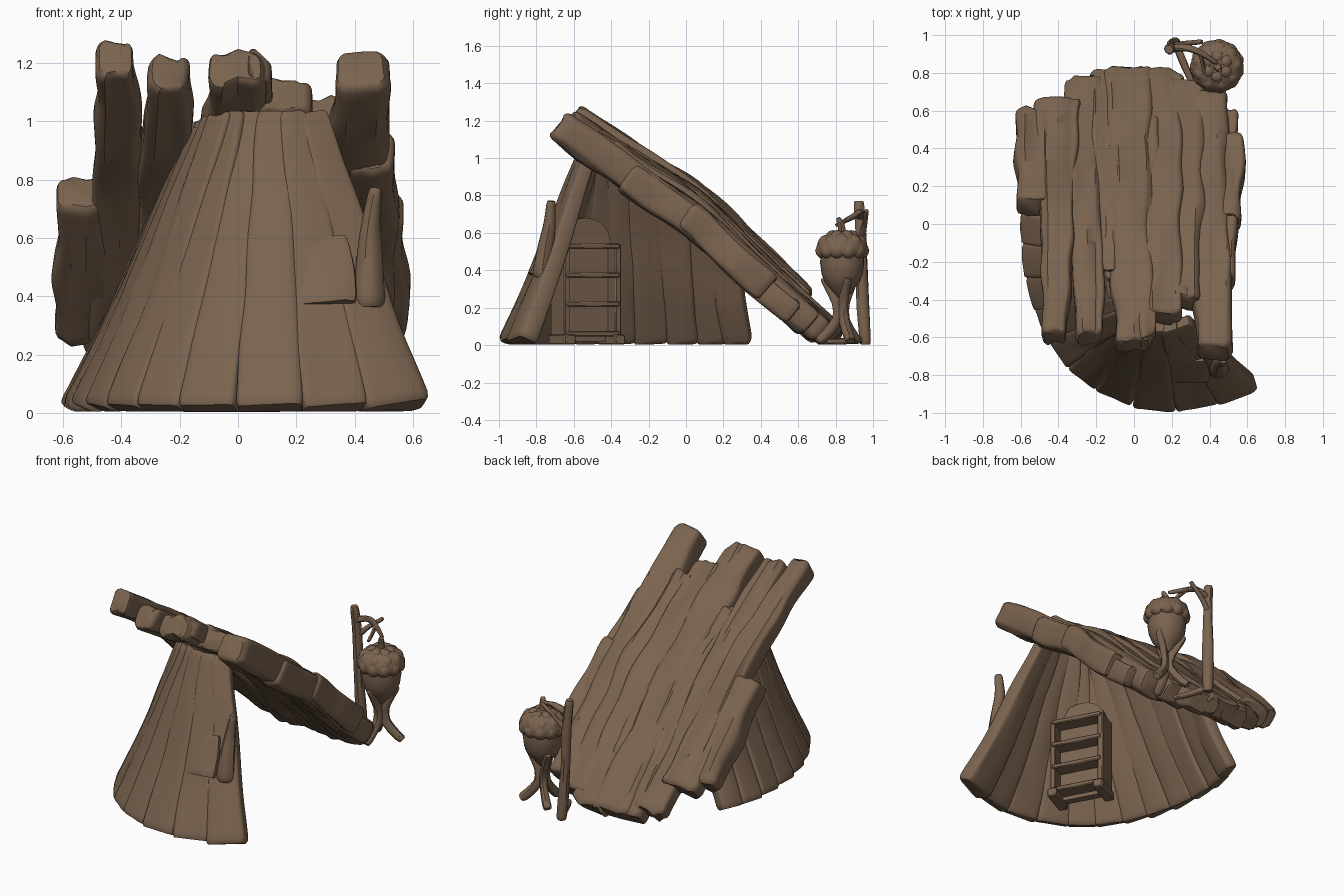
import bpy, bmesh, math, random
from mathutils import Vector, noise

if "Cube" in bpy.data.objects:
    bpy.data.objects.remove(bpy.data.objects["Cube"])

random.seed(4)
wood = bpy.data.materials.new("brown_wood")
wood.diffuse_color = (0.195, 0.125, 0.078, 1)
wood.use_nodes = True
wood.node_tree.nodes["Principled BSDF"].inputs["Base Color"].default_value = wood.diffuse_color


def finish(name, bm, angle=40):
    bmesh.ops.recalc_face_normals(bm, faces=bm.faces)
    me = bpy.data.meshes.new(name)
    bm.to_mesh(me)
    bm.free()
    me.materials.append(wood)
    ob = bpy.data.objects.new(name, me)
    bpy.context.collection.objects.link(ob)
    bpy.ops.object.select_all(action='DESELECT')
    ob.select_set(True)
    bpy.context.view_layer.objects.active = ob
    bpy.ops.object.shade_smooth_by_angle(angle=math.radians(angle))
    return ob


def spline(pts, s):
    """Catmull-Rom point at s in 0..1"""
    n = len(pts) - 1
    i = min(int(s * n), n - 1)
    t = s * n - i
    b, c = pts[i], pts[i + 1]
    a = pts[i - 1] if i > 0 else 2 * b - c
    d = pts[i + 2] if i + 2 <= n else 2 * c - b
    return 0.5 * (2 * b + (c - a) * t + (2 * a - 5 * b + 4 * c - d) * t * t
                  + (3 * b - a - 3 * c + d) * t ** 3)


def beam(name, pts, w, th, side=(1, 0, 0), grain=0.01, power=0.45, sides=20, rings=16, rag=0.0):
    """Rounded, grained timber swept along a path; w and th are (start, end)."""
    pts = [Vector(p) for p in pts]
    side, seed = Vector(side), random.uniform(0, 90)
    length = sum((b - a).length for a, b in zip(pts, pts[1:]))
    e = min(0.3, 0.02 / length)
    stops = [(0, .78), (e * .5, .93), (e * 1.5, 1)]
    stops += [(i / rings, 1) for i in range(1, rings) if 2 * e < i / rings < 1 - 2 * e]
    stops += [(1 - e * 1.5, 1), (1 - e * .5, .93), (1, .78)]
    bm = bmesh.new()
    loops = []
    for s, k in stops:
        p = spline(pts, s)
        tan = (spline(pts, min(1, s + .01)) - spline(pts, max(0, s - .01))).normalized()
        sx = (side - tan * side.dot(tan)).normalized()
        nz = tan.cross(sx)
        ww, tt = (w[0] + (w[1] - w[0]) * s) / 2, (th[0] + (th[1] - th[0]) * s) / 2
        loop = []
        for j in range(sides):
            a = 2 * math.pi * j / sides
            c, d = math.cos(a), math.sin(a)
            u = math.copysign(abs(c) ** power, c) * (ww - (1 - k) * min(ww, tt))
            v = math.copysign(abs(d) ** power, d) * (tt - (1 - k) * min(ww, tt))
            g = grain * noise.noise(Vector((u * 20, s * length * 2.5, seed + v * 6)))
            wob = grain * noise.noise(Vector((s * length * 4, seed, 3 * (c > 0))))
            q = p + sx * (u + (g + 1.5 * wob) * c) + nz * (v + 1.6 * g * d)
            q += tan * rag * noise.noise(Vector((u * 14, seed, 2.0 * (s > .5)))) * abs(2 * s - 1) ** 4
            q.z = max(q.z, 0.004)
            loop.append(bm.verts.new(q))
        loops.append(loop)
    for A, B in zip(loops, loops[1:]):
        for j in range(sides):
            bm.faces.new((A[j], A[(j + 1) % sides], B[(j + 1) % sides], B[j]))
    bm.faces.new(loops[0])
    bm.faces.new(loops[-1])
    return finish(name, bm)


def stick(name, pts, w0, w1):
    return beam(name, pts, (w0, w1), (w0, w1), side=(.8, .6, .1), power=.9, sides=10, rings=8, grain=.007)


# roof: overlapping long planks following a sagging slope
SLOPE = [(-.8, 1.286), (-.65, 1.19), (.06, .735), (.4, .4), (.8, .02), (1, -.17)]


def roof_z(y):
    for (y0, z0), (y1, z1) in zip(SLOPE, SLOPE[1:]):
        if y <= y1:
            return z0 + (z1 - z0) * (y - y0) / (y1 - y0)


# x at top, x at bottom, width top, width bottom, y start, y end, lift, thickness
ROOF = [(-.42, -.40, .14, .24, -.60, .64, .055, .15), (-.235, -.27, .14, .22, -.60, .74, .01, .14),
        (-.14, -.14, .09, .22, -.27, .79, .0, .14), (0, -.03, .2, .26, -.64, .79, .005, .15),
        (.15, .13, .2, .24, -.50, .79, .0, .15), (.28, .27, .16, .22, -.43, .73, -.01, .15),
        (.43, .37, .2, .22, -.68, .66, -.025, .17), (.46, .46, .15, .17, -.32, .58, -.04, .16),
        (.51, .53, .1, .1, .0, .44, -.01, .16), (-.52, -.525, .2, .2, .09, .58, .05, .15),
        (.08, .06, .08, .16, -.62, .55, .02, .11), (-.1, -.12, .1, .14, -.30, .68, .015, .10)]
for x0, x1, w0, w1, y0, y1, lift, th in ROOF:
    path = []
    for i in range(7):
        x, y = x0 + (x1 - x0) * i / 6, y0 + (y1 - y0) * i / 6
        droop = .28 * max(x, 0) ** 2 * max(0, math.sin(math.pi * (y + .7) / 1.5))
        path.append((x, y, roof_z(y) + lift - droop))
    beam("roof_plank", path, (w0, w1), (th, th * .95), grain=.018, sides=28, rings=26, rag=.04)

# wall: ring of planks, the front ones converging, the rear ones nearly parallel, cut off under the roof
FEET = [(.54, -.88, 1), (.33, -.945, 1), (.11, -.955, 1), (-.1, -.895, 1), (-.26, -.80, .95), (-.38, -.67, .85),
        (-.465, -.52, .7), (-.525, -.36, .5), (-.56, -.19, .4), (-.57, -.02, .35), (-.56, .14, .35),
        (-.515, .28, .35)]
for i, (x, y, k) in enumerate(FEET):
    a, b = Vector(FEET[max(i - 1, 0)][:2]), Vector(FEET[min(i + 1, len(FEET) - 1)][:2])
    gap = (b - a).length / (1 if i in (0, len(FEET) - 1) else 2)
    foot = Vector((x, y, .015))
    apex = Vector((.12, y + (-.35 - y) * k, 1.5))
    t = 0.0
    while t < .9:
        q = foot.lerp(apex, t)
        if q.z > roof_z(q.y) - .05 or q.z > 1.01:
            break
        t += .01
    top = foot.lerp(apex, t)
    out = Vector((x - .1, y + .3, 0)).normalized()
    d = b - a
    thick = .12 if i == 0 else .085
    beam("wall_plank", [foot, foot.lerp(top, .35) - out * .015, foot.lerp(top, .7) - out * .005, top],
         (gap * 1.08, gap * (1 - t * k) * 1.18 + .02), (thick, .075), side=(d.x, d.y, 0), grain=.007, power=.35)

# wall details: branch stub and patch board
stick("branch_stub", [(.45, -.77, .36), (.45, -.75, .52), (.455, -.73, .64), (.475, -.72, .77)], .11, .045)
beam("wall_patch", [(.31, -.825, .375), (.29, -.72, .60)], (.2, .17), (.05, .04), grain=.01, rings=6)


# shelf cabinet inside the wall, turned toward the open back
def cabinet_box(name, lx, ly, lz, sx, sy, sz):
    bm = bmesh.new()
    bmesh.ops.create_cube(bm, size=1)
    for v in bm.verts:
        v.co = Vector((lx + v.co.x * sx, ly + v.co.y * sy, lz + v.co.z * sz))
    bmesh.ops.bevel(bm, geom=bm.edges[:], offset=.006, segments=1, affect='EDGES')
    place(finish(name, bm))


def place(ob):
    ob.location = (-.03, -.535, 0)
    ob.rotation_euler = (0, 0, math.radians(28))


for s in (-1, 1):
    cabinet_box("shelf_side", 0, s * .155, .275, .16, .035, .53)
    cabinet_box("shelf_foot", .01, s * .15, .03, .2, .06, .055)
for z in (.06, .22, .375, .53):
    cabinet_box("shelf_board", .005, 0, z, .165, .32, .03)
bm = bmesh.new()
arch = [(-.15, .02), (.15, .02)] + [(.15 * math.cos(math.pi * i / 12), .55 + .13 * math.sin(math.pi * i / 12))
                                    for i in range(13)]
face = bm.faces.new([bm.verts.new((-.055, y, z)) for y, z in arch])
ext = bmesh.ops.extrude_face_region(bm, geom=[face])
bmesh.ops.translate(bm, vec=(.05, 0, 0), verts=[g for g in ext['geom'] if isinstance(g, bmesh.types.BMVert)])
place(finish("shelf_arched_back", bm))

# acorn lantern on a twig stand
CX, CY = .44, .835


def lathe(name, prof, n=24):
    bm = bmesh.new()
    rings = [[bm.verts.new((CX + r * math.cos(2 * math.pi * j / n), CY + r * math.sin(2 * math.pi * j / n), z))
              for j in range(n)] for r, z in prof]
    for A, B in zip(rings, rings[1:]):
        for j in range(n):
            bm.faces.new((A[j], A[(j + 1) % n], B[(j + 1) % n], B[j]))
    bm.faces.new(rings[0])
    bm.faces.new(rings[-1])
    finish(name, bm)


lathe("acorn_bowl", [(.02, .25), (.055, .29), (.09, .33), (.11, .38), (.118, .44), (.115, .5)])
lathe("acorn_cap", [(.09, .475), (.13, .485), (.14, .51), (.13, .55), (.1, .585), (.05, .605), (.01, .61)])
bm = bmesh.new()
for r, z, n, size in ((.1, .505, 11, .046), (.088, .545, 9, .045), (.05, .575, 6, .04)):
    for j in range(n):
        a = 2 * math.pi * (j + z * 13) / n
        res = bmesh.ops.create_icosphere(bm, subdivisions=2, radius=size)
        bmesh.ops.translate(bm, verts=res['verts'], vec=(CX + r * math.cos(a), CY + r * math.sin(a), z))
finish("acorn_cap_scales", bm)
stick("acorn_stem", [(CX, CY, .59), (CX + .005, CY - .005, .64), (CX + .015, CY - .02, .68)], .05, .035)
for k in range(3):
    a = math.radians(20 + 120 * k)
    c, s = math.cos(a), math.sin(a)
    stick("stand_leg", [(CX + r * c, CY + r * s, z) for r, z in
                        ((.125, .02), (.07, .07), (.022, .14), (.025, .22), (.06, .29), (.10, .36))], .055, .045)

# hanging post with crooked arm and twigs
stick("lantern_post", [(.22, .962, 0), (.205, .945, .25), (.2, .94, .5), (.185, .925, .77)], .065, .055)
stick("post_arm", [(.19, .93, .68), (.28, .93, .71), (.36, .90, .69), (.44, .85, .665)], .042, .025)
stick("post_brace", [(.2, .94, .58), (.27, .955, .65), (.36, .965, .72)], .035, .025)
stick("arm_twig", [(.34, .92, .70), (.36, .86, .67), (.37, .80, .64)], .028, .02)
stick("ground_twig", [(.23, .94, .03), (.28, .82, .02), (.31, .75, .02)], .04, .03)
